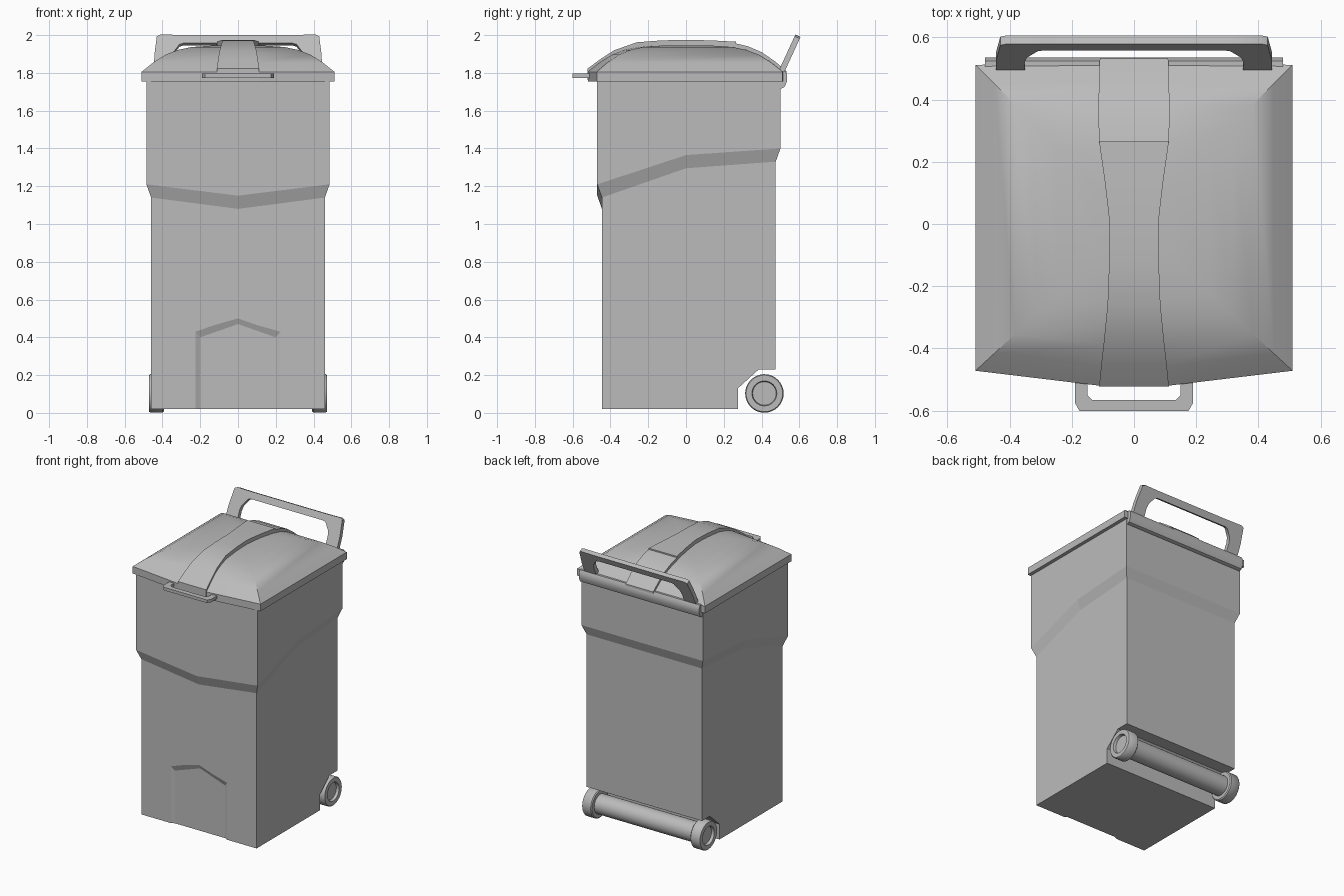
import bpy, bmesh, math
from mathutils import Vector, Matrix

cube = bpy.data.objects.get("Cube")
if cube:
    bpy.data.objects.remove(cube, do_unlink=True)

grey = bpy.data.materials.new("grey plastic")
grey.use_nodes = True
COLOUR = (0.5, 0.5, 0.5, 1)
grey.diffuse_color = COLOUR
grey.node_tree.nodes["Principled BSDF"].inputs["Base Color"].default_value = COLOUR


def finish(bm, name, smooth=None):
    """Turn a bmesh into a named grey object."""
    bmesh.ops.remove_doubles(bm, verts=bm.verts, dist=1e-5)
    bmesh.ops.recalc_face_normals(bm, faces=bm.faces)
    mesh = bpy.data.meshes.new(name)
    bm.to_mesh(mesh)
    bm.free()
    mesh.materials.append(grey)
    ob = bpy.data.objects.new(name, mesh)
    bpy.context.collection.objects.link(ob)
    if smooth:
        bpy.ops.object.select_all(action='DESELECT')
        ob.select_set(True)
        bpy.context.view_layer.objects.active = ob
        bpy.ops.object.shade_smooth_by_angle(angle=math.radians(smooth))
    return ob


def loft(name, rings, smooth=None):
    """Skin closed rings of equal length and cap both ends."""
    bm = bmesh.new()
    loops = [[bm.verts.new(p) for p in ring] for ring in rings]
    n = len(loops[0])
    for a, b in zip(loops, loops[1:]):
        for i in range(n):
            j = (i + 1) % n
            bm.faces.new((a[i], a[j], b[j], b[i]))
    bm.faces.new(loops[0])
    bm.faces.new(loops[-1])
    return finish(bm, name, smooth)


def mirrored(half):
    """Complete a right-hand outline across x = 0."""
    return half + [(-x, y) for x, y in reversed(half) if x > 0]


def cut(target, cutter):
    mod = target.modifiers.new("cut", 'BOOLEAN')
    mod.operation = 'DIFFERENCE'
    mod.solver = 'EXACT'
    mod.object = cutter
    bpy.context.view_layer.objects.active = target
    bpy.ops.object.modifier_apply(modifier=mod.name)
    bpy.data.objects.remove(cutter, do_unlink=True)


# Bin body: wide collar above a wavy sloping step
FLOOR, TOP, STEP, INSET = 0.02, 1.76, 0.07, 0.025
right = [(0, -0.47, 1.15), (0.485, -0.47, 1.21), (0.485, 0, 1.365), (0.485, 0.5, 1.4)]
plan = right + [(-x, y, z) for x, y, z in reversed(right[1:])]


def sign(v):
    return (v > 0) - (v < 0)


lower = [(x - INSET * sign(x), y - INSET * sign(y), z - STEP) for x, y, z in plan]
body = loft("bin_body", [
    [(x, y, FLOOR) for x, y, z in lower], lower, plan, [(x, y, TOP) for x, y, z in plan]])

# Wheel notch across the lower back edge
notch = [(0.275, -0.1), (0.275, 0.13), (0.385, 0.23), (0.7, 0.23), (0.7, -0.1)]
cut(body, loft("notch_cutter", [[(x, y, z) for y, z in notch] for x in (-0.7, 0.7)]))

# Shallow pointed recess in the lower front
def pointed(w, shoulder, peak, y):
    return [(-w, y, -0.1), (-w, y, shoulder), (0, y, peak), (w, y, shoulder), (w, y, -0.1)]


cut(body, loft("recess_cutter", [
    pointed(0.25, 0.46, 0.53, -0.458), pointed(0.2, 0.4, 0.47, -0.432)]))

# Lid: straight rim and pillow dome
outline = mirrored([(0.11, -0.52), (0.51, -0.472), (0.51, 0.512), (0.11, 0.515)])
loft("lid_rim", [[(x, y, z) for x, y in outline] for z in (1.755, 1.806)])
dome = [(1, 1.806), (0.88, 1.855), (0.75, 1.897), (0.62, 1.922),
        (0.48, 1.937), (0.25, 1.945), (0.1, 1.947)]
loft("lid_dome", [[(x * s, y * s, z) for x, y in outline] for s, z in dome], 40)


# Raised centre strip, waisted in front and lower behind
def strip(name, stations):
    loft(name, [[(-w, y, z - 0.06), (-w, y, z), (w, y, z), (w, y, z - 0.06)]
                for y, w, z in stations], 35)


strip("lid_strip_front", [(-0.522, 0.112, 1.822), (-0.45, 0.105, 1.875), (-0.38, 0.097, 1.92),
                          (-0.26, 0.085, 1.962), (-0.13, 0.08, 1.972), (0, 0.078, 1.975),
                          (0.13, 0.093, 1.972), (0.265, 0.112, 1.965)])
strip("lid_strip_back", [(0.26, 0.112, 1.957), (0.33, 0.114, 1.94), (0.4, 0.114, 1.91),
                         (0.47, 0.112, 1.862), (0.532, 0.11, 1.81)])


# Frame-like handles, swept from an outer to an inner outline
def handle(name, outer, inner, place, thick, closed, smooth=None):
    bm = bmesh.new()
    quads = []
    for side in (-thick / 2, thick / 2):
        quads.append([[bm.verts.new(place @ Vector((x, v, side))) for x, v in line]
                      for line in (outer, inner)])
    (oa, ia), (ob, ib) = quads
    for i in range(len(outer) - 1):
        for a, b in ((oa, ia), (ib, ob), (ob, oa), (ia, ib)):
            bm.faces.new((a[i], a[i + 1], b[i + 1], b[i]))
    for i in (0, -1):
        bm.faces.new((oa[i], ia[i], ib[i], ob[i]))
    edges = [e for e in bm.edges if len(e.link_faces) == 2 and e.calc_face_angle(0) > 1.2]
    bmesh.ops.bevel(bm, geom=edges, offset=thick * 0.25, segments=2,
                    affect='EDGES', profile=0.5)
    finish(bm, name, smooth)


def both_sides(half):
    return [(-x, v) for x, v in half] + [(x, v) for x, v in reversed(half)]


# Leaning push handle: v runs up the slope
lean = Matrix.Translation((0, 0.5, 1.795)) @ Matrix.Rotation(math.atan2(0.2, 0.092), 4, 'X')
handle("push_handle",
       both_sides([(0.445, -0.01), (0.443, 0.1), (0.43, 0.212), (0.41, 0.222), (0.3, 0.22)]),
       both_sides([(0.35, -0.01), (0.352, 0.08), (0.345, 0.115), (0.31, 0.165), (0.29, 0.172)]),
       lean, 0.03, False, 40)

# Flat lifting grip on the lid front
flat = Matrix.Translation((0, 0, 1.785))
handle("lid_grip",
       both_sides([(0.19, -0.49), (0.19, -0.575), (0.175, -0.602)]),
       both_sides([(0.15, -0.49), (0.15, -0.55), (0.135, -0.566)]),
       flat, 0.022, False, 40)


# Round parts lying along x
def rod(name, x0, x1, y, z, profile, sides=32):
    """Profile holds (fraction along x, radius) pairs."""
    rings = [[(x0 + (x1 - x0) * t, y + r * math.cos(a), z + r * math.sin(a))
              for a in (2 * math.pi * i / sides for i in range(sides))] for t, r in profile]
    return loft(name, rings, 40)


# Hinge bar along the back of the lid
hinge = [(0.485, 1.81), (0.525, 1.81), (0.535, 1.79), (0.535, 1.755), (0.522, 1.725),
         (0.505, 1.717), (0.485, 1.72)]
loft("hinge_bar", [[(x, y, z) for y, z in hinge] for x in (-0.48, 0.48)], 40)

# Axle and wheels with dished hubs
WY, WZ = 0.415, 0.103
rod("axle", -0.42, 0.42, WY, WZ, [(0, 0.07), (1, 0.07)])
for side, label in ((1, "left"), (-1, "right")):
    rod("wheel_" + label, 0.393 * side, 0.47 * side, WY, WZ,
        [(0, 0.095), (0.08, 0.102), (0.92, 0.102), (1, 0.097), (1, 0.066), (0.75, 0.062)])
